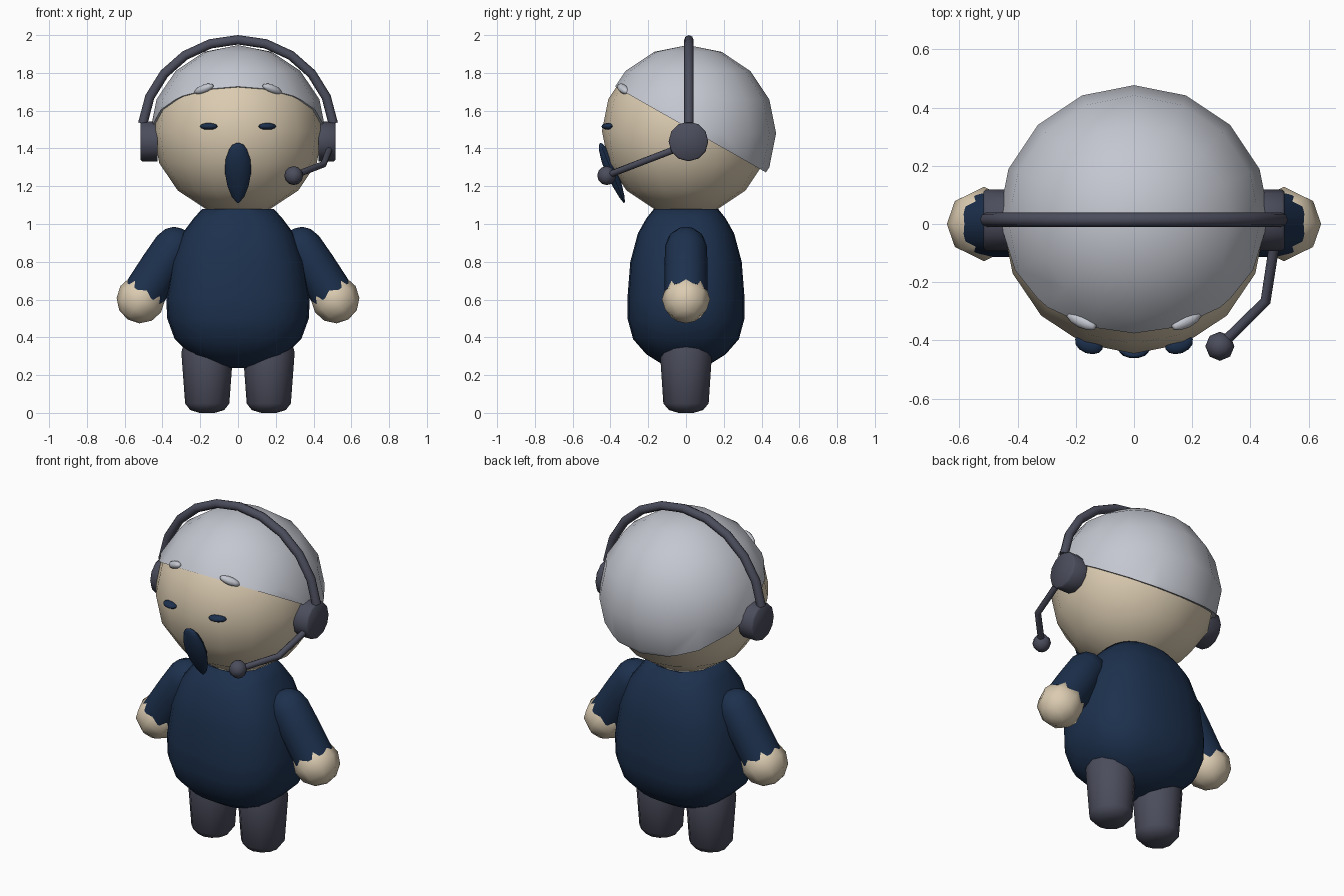
import bpy, bmesh
from math import sin, cos, pi, radians, copysign
from mathutils import Matrix, Vector

cube = bpy.data.objects.get("Cube")
if cube:
    bpy.data.objects.remove(cube, do_unlink=True)


def material(name, color):
    m = bpy.data.materials.new(name)
    m.use_nodes = True
    m.diffuse_color = (*color, 1)
    m.node_tree.nodes["Principled BSDF"].inputs["Base Color"].default_value = (*color, 1)
    return m


SKIN = material("skin_beige", (0.71, 0.60, 0.44))
NAVY = material("navy_cloth", (0.012, 0.030, 0.075))
HAIR = material("silver_hair", (0.55, 0.57, 0.63))
GREY = material("slate_grey", (0.07, 0.074, 0.107))


def finish(bm, name, mat, angle=50):
    bmesh.ops.recalc_face_normals(bm, faces=bm.faces)
    me = bpy.data.meshes.new(name)
    bm.to_mesh(me)
    bm.free()
    ob = bpy.data.objects.new(name, me)
    bpy.context.collection.objects.link(ob)
    me.materials.append(mat)
    bpy.ops.object.select_all(action='DESELECT')
    ob.select_set(True)
    bpy.context.view_layer.objects.active = ob
    bpy.ops.object.shade_smooth_by_angle(angle=radians(angle))


def placed(center, scale=(1, 1, 1), axis='X', tilt=0):
    return (Matrix.Translation(center) @ Matrix.Rotation(tilt, 4, axis)
            @ Matrix.Diagonal((*scale, 1)))


def ball(name, mat, matrix, segments=16, rings=8):
    bm = bmesh.new()
    bmesh.ops.create_uvsphere(bm, u_segments=segments, v_segments=rings, radius=1, matrix=matrix)
    finish(bm, name, mat, 65)


def skin_rings(name, mat, loops):
    """Join rings of points into a closed surface."""
    bm = bmesh.new()
    rings = [[bm.verts.new(p) for p in loop] for loop in loops]
    sides = len(rings[0])
    for a, b in zip(rings, rings[1:]):
        for i in range(sides):
            j = (i + 1) % sides
            bm.faces.new((a[i], a[j], b[j], b[i]))
    bm.faces.new(rings[0])
    bm.faces.new(rings[-1])
    finish(bm, name, mat)


def loft(name, mat, sections, sides=16, matrix=Matrix(), power=1.0):
    """Stack of rings (height, x radius, y radius); power below 1 squares the rings."""
    def soft(v):
        return copysign(abs(v) ** power, v)
    angles = [2 * pi * i / sides for i in range(sides)]
    skin_rings(name, mat, [[matrix @ Vector((rx * soft(cos(a)), ry * soft(sin(a)), z)) for a in angles]
                           for z, rx, ry in sections])


def tube(name, mat, points, radius, side_dir, sides=8):
    """Round tube along a polyline."""
    pts = [Vector(p) for p in points]
    angles = [2 * pi * i / sides for i in range(sides)]
    loops = []
    for k, p in enumerate(pts):
        d = (pts[min(k + 1, len(pts) - 1)] - pts[max(k - 1, 0)]).normalized()
        u = d.cross(Vector(side_dir)).normalized()
        v = d.cross(u)
        loops.append([p + radius * (u * cos(a) + v * sin(a)) for a in angles])
    skin_rings(name, mat, loops)


# Head
ball("head", SKIN, placed((0, 0, 1.492), (0.451, 0.445, 0.445)))

# Hair cap: sphere sliced by a plane sloping down to the back
bm = bmesh.new()
bmesh.ops.create_uvsphere(bm, u_segments=16, v_segments=8, radius=0.467,
                          matrix=Matrix.Translation((0, 0.01, 1.48)))
cut = bmesh.ops.bisect_plane(bm, geom=bm.verts[:] + bm.edges[:] + bm.faces[:],
                             plane_co=(0, 0, 1.514), plane_no=(0, 0.495, 0.87), clear_inner=True)
bmesh.ops.edgeloop_fill(bm, edges=[e for e in cut["geom_cut"] if isinstance(e, bmesh.types.BMEdge)])
finish(bm, "hair_cap", HAIR, 40)

# Torso, with a slightly squared cross-section
loft("torso", NAVY, [
    (0.237, 0.05, 0.05), (0.26, 0.15, 0.13), (0.31, 0.25, 0.21), (0.39, 0.335, 0.28),
    (0.50, 0.375, 0.31), (0.61, 0.38, 0.31), (0.80, 0.35, 0.295), (0.95, 0.295, 0.255),
    (1.03, 0.235, 0.21), (1.08, 0.19, 0.17)], 24, power=0.78)

# Beak-like nose, leaning with the face
loft("nose", NAVY, [
    (-0.175, 0.006, 0.004), (-0.14, 0.034, 0.015), (-0.08, 0.056, 0.025), (0, 0.07, 0.034),
    (0.07, 0.066, 0.032), (0.13, 0.047, 0.022), (0.155, 0.03, 0.012), (0.165, 0.01, 0.005)],
    10, placed((0, -0.392, 1.275), tilt=radians(22)))

# Mirrored parts
for side, s in (("left", 1), ("right", -1)):
    ball(side + "_eye", NAVY, placed((s * 0.155, -0.412, 1.517), (0.05, 0.033, 0.018), 'Z', s * 0.35), 12, 6)
    ball(side + "_fringe_curl", HAIR, placed((s * 0.18, -0.333, 1.715), axis='Z', tilt=s * 0.45)
         @ placed((0, 0, 0), (0.06, 0.024, 0.022), 'Y', s * 0.35), 10, 6)

    # Arm: the sleeve ends inside the hand
    lean = placed((s * 0.482, 0, 0.655), axis='Y', tilt=-s * radians(33))
    loft(side + "_sleeve", NAVY, [
        (-0.03, 0.113, 0.113), (0.14, 0.113, 0.113), (0.265, 0.109, 0.112), (0.32, 0.092, 0.095),
        (0.355, 0.06, 0.06), (0.37, 0.02, 0.02)], 12, lean)
    ball(side + "_hand", SKIN, placed((s * 0.515, 0, 0.602), (0.128, 0.128, 0.128), 'Y', -s * radians(33)), 8, 6)

    loft(side + "_leg", GREY, [
        (0, 0.04, 0.04), (0.015, 0.09, 0.09), (0.05, 0.117, 0.12), (0.32, 0.137, 0.138),
        (0.38, 0.12, 0.12), (0.40, 0.06, 0.06)], 12, placed((s * 0.163, 0, 0)))

    loft(side + "_ear_cup", GREY, [
        (-0.045, 0.105, 0.105), (0.037, 0.105, 0.105), (0.045, 0.097, 0.097)],
        12, placed((s * 0.472, 0.013, 1.437), axis='Y', tilt=s * pi / 2))

# Headset band, boom and microphone
arc = [radians(6 + 168 * k / 10) for k in range(11)]
tube("headset_band", GREY, [(0.507 * cos(a), 0.015, 1.48 + 0.495 * sin(a)) for a in arc], 0.025, (0, 1, 0))
tube("mic_boom", GREY, [(0.49, -0.02, 1.41), (0.452, -0.265, 1.316), (0.295, -0.42, 1.256)], 0.018, (0, 0, 1))
ball("microphone", GREY, placed((0.295, -0.42, 1.256), (0.05, 0.05, 0.05)), 8, 6)
